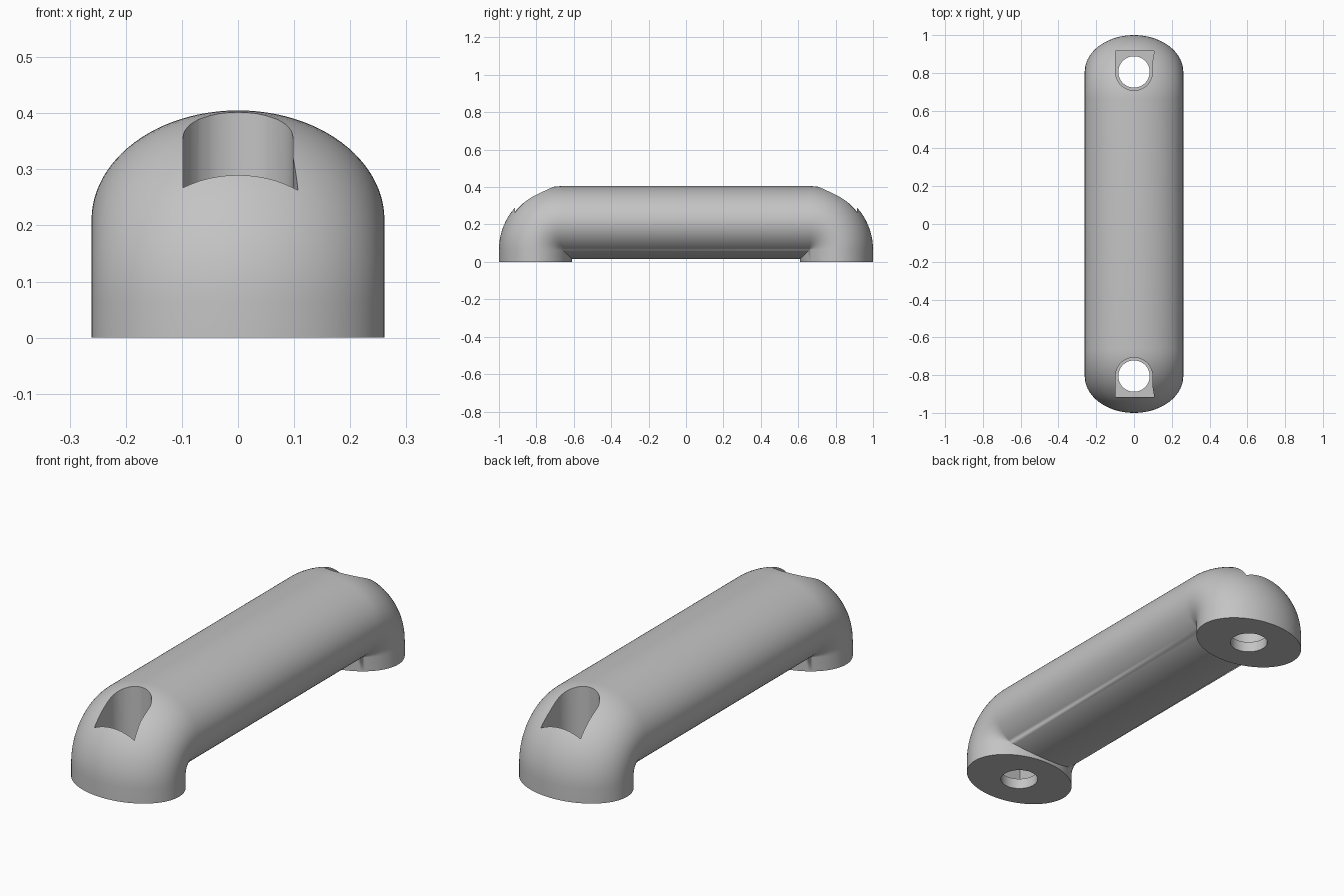
import bpy, bmesh, math

if "Cube" in bpy.data.objects:
    bpy.data.objects.remove(bpy.data.objects["Cube"])

HALF_W, HALF_T = 0.261, 0.195      # elliptical section
LEG_Y, BAR_Z, BEND = 0.805, 0.21, 0.145
SIDES, STEPS = 96, 20

grey = bpy.data.materials.new("grey")
grey.diffuse_color = (0.55, 0.55, 0.55, 1)
grey.use_nodes = True
grey.node_tree.nodes["Principled BSDF"].inputs["Base Color"].default_value = grey.diffuse_color


def make_object(name, bm):
    bmesh.ops.recalc_face_normals(bm, faces=bm.faces)
    mesh = bpy.data.meshes.new(name)
    bm.to_mesh(mesh)
    bm.free()
    mesh.materials.append(grey)
    obj = bpy.data.objects.new(name, mesh)
    bpy.context.collection.objects.link(obj)
    return obj


def bend_point(s, angle):
    """y, z of a section point offset s towards the inside of the bend."""
    cy, cz = LEG_Y - BEND, BAR_Z - BEND
    r = BEND - s
    if r < 0:                      # inner side folds into a mitre
        return cy + r, cz + r
    return cy + r * math.cos(angle), cz + r * math.sin(angle)


def prism(name, outline, z0, z1):
    bm = bmesh.new()
    base = bm.faces.new([bm.verts.new((x, y, z0)) for x, y in outline])
    top = bmesh.ops.extrude_face_region(bm, geom=[base])["geom"]
    for v in top:
        if isinstance(v, bmesh.types.BMVert):
            v.co.z = z1
    return make_object(name, bm)


# Handle: ellipse swept up one leg, along the bar and down the other leg
section = [(HALF_W * math.cos(2 * math.pi * i / SIDES),
            HALF_T * math.sin(2 * math.pi * i / SIDES)) for i in range(SIDES)]
half = [[(x, LEG_Y - s, 0) for x, s in section]]
for k in range(STEPS + 1):
    a = math.pi / 2 * k / STEPS
    half.append([(x, *bend_point(s, a)) for x, s in section])
rings = half + [[(x, -y, z) for x, y, z in ring] for ring in reversed(half)]

bm = bmesh.new()
loops = [[bm.verts.new(p) for p in ring] for ring in rings]
for a, b in zip(loops, loops[1:]):
    for i in range(SIDES):
        j = (i + 1) % SIDES
        bm.faces.new((a[i], a[j], b[j], b[i]))
bm.faces.new(loops[0])
bm.faces.new(loops[-1])
bmesh.ops.remove_doubles(bm, verts=bm.verts, dist=1e-5)
handle = make_object("handle", bm)


def cut(cutter):
    mod = handle.modifiers.new("cut", 'BOOLEAN')
    mod.operation = 'DIFFERENCE'
    mod.solver = 'EXACT'
    mod.object = cutter
    bpy.context.view_layer.objects.active = handle
    bpy.ops.object.modifier_apply(modifier=mod.name)
    bpy.data.objects.remove(cutter)


# Screw hole and open-ended recess at each end
for sign in (-1, 1):
    hole = [(0.083 * math.cos(math.pi * i / 24),
             sign * LEG_Y + 0.083 * math.sin(math.pi * i / 24)) for i in range(48)]
    recess = [(0.098 * math.cos(math.pi * i / 24),
               sign * (LEG_Y - 0.098 * math.sin(math.pi * i / 24))) for i in range(25)]
    recess += [(-0.098, sign * 0.915), (0.107, sign * 0.915), (0.098, sign * 0.86)]
    cut(prism("recess_cutter", recess, 0.05, 0.6))
    cut(prism("hole_cutter", hole, -0.1, 0.2))

bpy.ops.object.select_all(action='DESELECT')
handle.select_set(True)
bpy.context.view_layer.objects.active = handle
bpy.ops.object.shade_smooth_by_angle(angle=math.radians(30))
